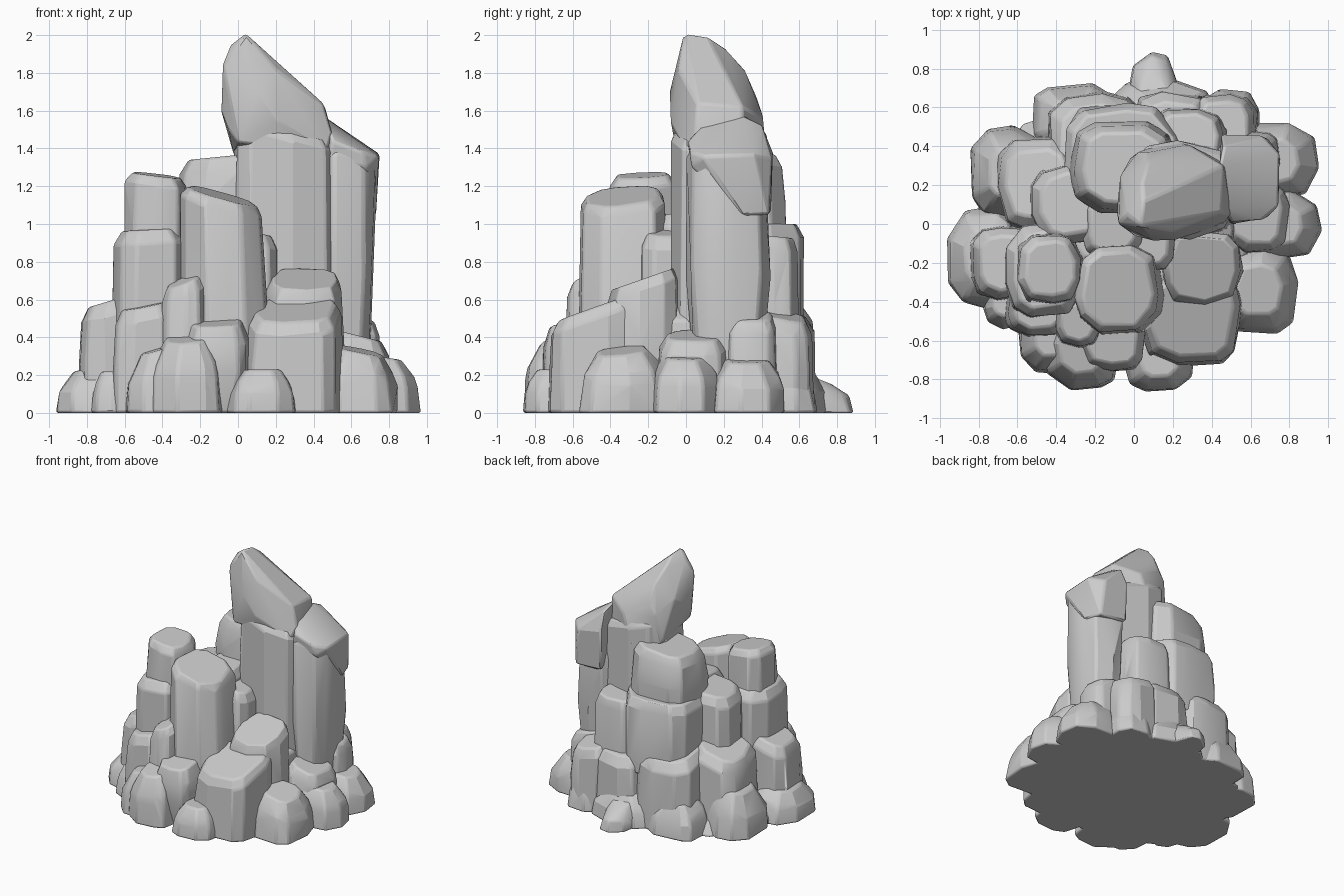
import bpy, bmesh, math, random
from mathutils import Vector

cube = bpy.data.objects.get("Cube")
if cube:
    bpy.data.objects.remove(cube, do_unlink=True)

random.seed(7)

stone = bpy.data.materials.new("grey_stone")
stone.use_nodes = True
stone.diffuse_color = (0.6, 0.6, 0.6, 1)
stone.node_tree.nodes["Principled BSDF"].inputs["Base Color"].default_value = stone.diffuse_color


def hull_object(name, points, bevel):
    """Wrap points in a convex faceted stone with worn edges."""
    bm = bmesh.new()
    for p in points:
        bm.verts.new(Vector(p))
    bmesh.ops.convex_hull(bm, input=bm.verts)
    loose = [v for v in bm.verts if not v.link_faces]
    bmesh.ops.delete(bm, geom=loose, context="VERTS")
    bmesh.ops.dissolve_limit(bm, angle_limit=math.radians(6), verts=bm.verts, edges=bm.edges)
    bmesh.ops.recalc_face_normals(bm, faces=bm.faces)
    mesh = bpy.data.meshes.new(name)
    bm.to_mesh(mesh)
    bm.free()
    mesh.materials.append(stone)
    obj = bpy.data.objects.new(name, mesh)
    bpy.context.collection.objects.link(obj)
    mod = obj.modifiers.new("worn_edges", "BEVEL")
    mod.width = bevel
    mod.segments = 2
    mod.angle_limit = math.radians(28)
    bpy.ops.object.select_all(action="DESELECT")
    obj.select_set(True)
    bpy.context.view_layer.objects.active = obj
    bpy.ops.object.shade_smooth_by_angle(angle=math.radians(22))


def rock(name, x, y, z, tilt=(0, 0), taper=0.93, shoulder=0.07, top=0.78, sides=10,
         foot=1.0, lean=0.0, boxy=0.72):
    """Boxy rounded column filling the x, y, z ranges, with a tilted top."""
    cx, cy = sum(x) / 2, sum(y) / 2
    rx, ry = (x[1] - x[0]) / 2, (y[1] - y[0]) / 2
    turn = random.random()
    angles = [math.tau * (i + turn + random.uniform(-0.25, 0.25)) / sides for i in range(sides)]
    height = z[1] - z[0]
    levels = [(z[0], foot, 0), (z[0] + height * 0.45, (1 + taper) / 2 + 0.02, 0),
              (z[1] - shoulder, taper, 1), (z[1], taper * top, 1)]
    points = []
    for level, scale, slant in levels:
        for a in angles:
            c, s = math.cos(a), math.sin(a)
            grow = scale * random.uniform(0.96, 1.04)
            dx = math.copysign(abs(c) ** boxy, c) * rx * grow
            dy = math.copysign(abs(s) ** boxy, s) * ry * grow
            pz = level + slant * (tilt[0] * dx + tilt[1] * dy)
            points.append((cx + dx + slant * lean, cy + dy, max(pz, z[0])))
    hull_object(name, points, 0.014)


def boulder(name, x, y, height, tilt=(0, 0), taper=0.8):
    """Low rounded stone resting on the ground."""
    rock(name, x, y, (0, height), tilt, taper, shoulder=height * 0.28, top=0.66, sides=9, boxy=0.8)


# Hidden core that closes the gaps between the stones
rock("core", (-0.83, 0.83), (-0.72, 0.66), (0, 0.16), sides=14, boxy=0.95)
rock("lower_core", (-0.64, 0.66), (-0.58, 0.56), (0, 0.32), sides=14, boxy=0.9)
rock("inner_core", (-0.52, 0.56), (-0.42, 0.48), (0, 0.56), sides=12)
rock("upper_core", (-0.42, 0.22), (-0.3, 0.4), (0, 0.86), sides=12)

# Tall pillars
rock("main_pillar", (-0.03, 0.54), (-0.08, 0.43), (0, 1.5), (-0.28, 0), taper=0.99, shoulder=0.05, top=0.88)
rock("right_pillar", (0.38, 0.735), (0.0, 0.44), (0.25, 1.29), (0, -0.6), taper=0.98, top=0.92, foot=0.82)

# Slanting cap on the right pillar
cap_points = [
    (0.48, 0.02, 1.33), (0.68, 0.03, 1.3), (0.73, 0.3, 1.04), (0.69, 0.44, 1.05), (0.45, 0.45, 1.06),
    (0.5, 0.01, 1.44), (0.66, 0.02, 1.38), (0.745, 0.09, 1.36), (0.75, 0.36, 1.37),
    (0.66, 0.455, 1.34), (0.45, 0.46, 1.38), (0.47, 0.08, 1.52), (0.44, 0.3, 1.58), (0.46, 0.4, 1.53),
]
hull_object("right_cap", cap_points, 0.014)

# Leaning spire on top of the main pillar
spire_points = [
    (-0.05, 0.0, 1.5), (0.0, -0.06, 1.43), (0.22, -0.08, 1.54), (0.47, 0.0, 1.38),
    (0.49, 0.3, 1.36), (0.2, 0.43, 1.33), (-0.02, 0.34, 1.36),
    (-0.09, 0.06, 1.6), (-0.08, 0.0, 1.85), (-0.07, 0.25, 1.7), (0.1, -0.085, 1.7),
    (0.5, 0.05, 1.48), (0.45, 0.06, 1.64), (0.46, 0.3, 1.62), (0.28, 0.41, 1.56), (0.02, 0.37, 1.6),
    (0.04, -0.01, 2.01), (0.05, 0.12, 1.99), (-0.04, 0.05, 1.95), (0.2, -0.04, 1.82),
    (0.04, 0.21, 1.93), (0.07, 0.31, 1.82), (0.08, 0.37, 1.68),
]
hull_object("spire", spire_points, 0.014)

# Back stack
rock("back_stack_top", (-0.33, 0.22), (0.05, 0.54), (0.9, 1.36), (0.1, 0), taper=0.94, top=0.82)
rock("back_stack_middle", (-0.38, 0.26), (0.06, 0.63), (0.4, 1.0), taper=0.95, top=0.88)
rock("back_stack_side", (0.06, 0.48), (0.22, 0.61), (0.2, 0.94), (0, -0.1), top=0.86)
rock("back_stack_base", (-0.46, 0.08), (0.22, 0.68), (0, 0.6), (0, -0.2))
rock("back_base_left", (-0.02, 0.42), (0.3, 0.69), (0, 0.54), (0, -0.2))
rock("back_corner", (0.28, 0.64), (0.34, 0.68), (0, 0.52), (-0.2, -0.2))

# Front and right-hand columns
rock("front_column", (-0.3, 0.19), (-0.59, -0.08), (0, 1.15), (-0.28, 0.1), taper=0.88, shoulder=0.05, top=0.85, lean=-0.03)
rock("side_column_top", (-0.61, -0.26), (-0.42, -0.04), (0.7, 1.26), (-0.12, 0.05), shoulder=0.05, top=0.8)
rock("side_column_base", (-0.67, -0.26), (-0.5, 0.02), (0, 0.97), (0.05, 0), taper=0.97)
rock("inner_right_column", (-0.54, -0.12), (-0.12, 0.32), (0, 1.02), (0.2, 0))
rock("inner_middle_column", (-0.28, 0.06), (-0.2, 0.18), (0, 1.06), (0, 0.1))
rock("inner_gap_stone", (-0.1, 0.22), (-0.26, 0.04), (0, 0.96), (-0.2, 0))
rock("right_side_step", (-0.85, -0.46), (-0.4, 0.0), (0, 0.6), (0.3, 0))
rock("right_side_step_front", (-0.67, -0.32), (-0.59, -0.25), (0, 0.57), (0.2, 0.1))
rock("right_side_step_back", (-0.72, -0.28), (-0.04, 0.46), (0, 0.62), (0.3, -0.1))
rock("front_wedge", (-0.42, -0.16), (-0.65, -0.36), (0, 0.7), (0.4, 0.2), taper=0.85)

# Front blocks
rock("front_block", (0.03, 0.57), (-0.73, -0.24), (0, 0.55), (0.05, 0.35), taper=0.96, shoulder=0.06, top=0.84)
rock("front_block_upper", (0.14, 0.56), (-0.43, -0.02), (0, 0.71), (0, 0.35), taper=0.96, shoulder=0.06, top=0.84)
rock("front_middle_stone", (-0.28, 0.06), (-0.76, -0.44), (0, 0.48), (0.05, 0.2), taper=1.0, shoulder=0.1, foot=0.7)
rock("left_side_step_back", (0.45, 0.76), (0.2, 0.49), (0, 0.52), (-0.3, 0))
rock("left_side_step_front", (0.46, 0.81), (-0.16, 0.24), (0, 0.41), (-0.25, 0))

# Ring of low boulders
boulder("front_boulder", (-0.47, -0.07), (-0.87, -0.42), 0.4, (0.1, 0.25), taper=0.86)
boulder("front_boulder_side", (-0.6, -0.24), (-0.78, -0.38), 0.34, (0.3, 0.1))
boulder("front_small_boulder", (-0.06, 0.32), (-0.87, -0.52), 0.23)
boulder("front_left_boulder", (0.44, 0.85), (-0.58, -0.1), 0.33, (-0.2, 0.1), taper=0.86)
boulder("left_boulder", (0.5, 0.97), (-0.2, 0.19), 0.3, (-0.15, 0), taper=0.84)
boulder("left_back_boulder", (0.5, 0.95), (0.12, 0.53), 0.28, (-0.15, 0), taper=0.84)
boulder("back_left_boulder", (0.3, 0.66), (0.34, 0.7), 0.26, (0, -0.2))
boulder("back_boulder_point", (-0.04, 0.24), (0.42, 0.88), 0.2, (0, -0.4))
boulder("back_boulder", (-0.14, 0.41), (0.38, 0.76), 0.25, (0, -0.2))
boulder("back_right_boulder", (-0.54, -0.06), (0.34, 0.74), 0.27, (0, -0.2))
boulder("right_back_boulder", (-0.86, -0.42), (0.02, 0.51), 0.36, (0.3, 0))
boulder("right_boulder", (-0.97, -0.56), (-0.44, 0.1), 0.24, (0.2, 0))
boulder("right_small_boulder", (-0.78, -0.54), (-0.54, -0.28), 0.22)
